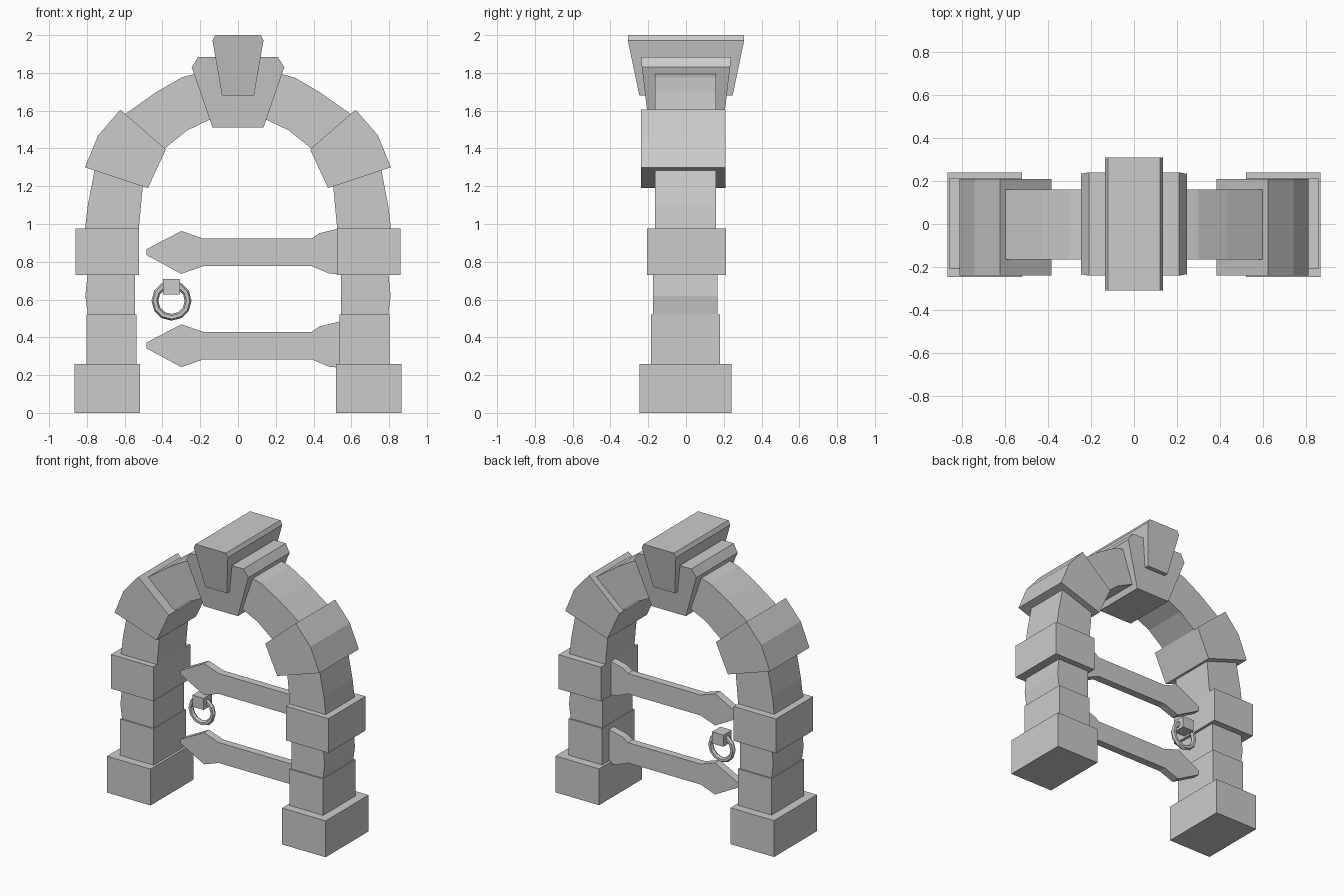
import bpy, bmesh, math

if "Cube" in bpy.data.objects:
    bpy.data.objects.remove(bpy.data.objects["Cube"])

stone = bpy.data.materials.new("grey_stone")
stone.diffuse_color = (0.6, 0.6, 0.6, 1)
stone.use_nodes = True
stone.node_tree.nodes["Principled BSDF"].inputs["Base Color"].default_value = stone.diffuse_color


def finish(bm, name):
    bmesh.ops.recalc_face_normals(bm, faces=bm.faces)
    me = bpy.data.meshes.new(name)
    bm.to_mesh(me)
    bm.free()
    me.materials.append(stone)
    ob = bpy.data.objects.new(name, me)
    bpy.context.collection.objects.link(ob)
    return ob


def prism(name, pts, y0, y1, taper=None):
    """Extrude an x-z outline along y; taper = (z_low, y_low, z_high, y_high) half depths."""
    bm = bmesh.new()
    front = [bm.verts.new((x, y0, z)) for x, z in pts]
    back = [bm.verts.new((x, y1, z)) for x, z in pts]
    bm.faces.new(front)
    bm.faces.new(back[::-1])
    for i in range(len(pts)):
        j = (i + 1) % len(pts)
        bm.faces.new((front[i], front[j], back[j], back[i]))
    if taper:
        zl, yl, zh, yh = taper
        for v in bm.verts:
            t = min(1, (v.co.z - zl) / (zh - zl))
            v.co.y = math.copysign(yl + (yh - yl) * t, v.co.y)
    return finish(bm, name)


def rect(x0, x1, z0, z1):
    return [(x0, z0), (x1, z0), (x1, z1), (x0, z1)]


# pillar and arch stones, right side outlines mirrored to the left
side_parts = [
    ("pillar_base", rect(0.52, 0.865, 0, 0.26), -0.245, 0.24),
    ("pillar_lower_block", rect(0.538, 0.803, 0.26, 0.52), -0.185, 0.18),
    ("pillar_middle_block", [(0.545, 0.52), (0.795, 0.52), (0.808, 0.62), (0.797, 0.73),
                             (0.545, 0.73)], -0.175, 0.168),
    ("pillar_upper_block", rect(0.525, 0.86, 0.73, 0.975), -0.207, 0.212),
    ("arch_ring", [(0.525, 0.975), (0.81, 0.975), (0.795, 1.1), (0.76, 1.28), (0.69, 1.45),
                   (0.6, 1.58), (0.43, 1.7), (0.3, 1.775), (0.19, 1.805), (0.05, 1.805),
                   (0.05, 1.56), (0.155, 1.55), (0.27, 1.495), (0.4, 1.39), (0.47, 1.28),
                   (0.505, 1.19)], -0.165, 0.16),
    ("arch_block", [(0.477, 1.19), (0.81, 1.3), (0.74, 1.47), (0.623, 1.605), (0.382, 1.395)],
     -0.238, 0.208),
]
for name, pts, y0, y1 in side_parts:
    for side, s in (("right", 1), ("left", -1)):
        prism(f"{name}_{side}", [(s * x, z) for x, z in pts], y0, y1)


# keystones, wider and deeper toward the top
def symmetric(half):
    return half + [(-x, z) for x, z in reversed(half)]


prism("keystone", symmetric([(0.135, 1.51), (0.245, 1.83), (0.21, 1.885)]), -1, 1,
      (1.51, 0.195, 1.885, 0.24))
prism("keystone_cap", symmetric([(0.085, 1.68), (0.135, 1.972), (0.12, 2.0)]), -1, 1,
      (1.68, 0.247, 1.972, 0.308))

# hinge straps with arrow tips
strap = [(-0.485, -0.015), (-0.3, -0.115), (-0.185, -0.074), (0.39, -0.074), (0.48, -0.112),
         (0.56, -0.12), (0.56, 0.135), (0.52, 0.122), (0.43, 0.1), (0.39, 0.072),
         (-0.185, 0.072), (-0.3, 0.112), (-0.485, 0.015)]
for label, zc in (("lower", 0.357), ("upper", 0.851)):
    prism(f"hinge_strap_{label}", [(x, z + zc) for x, z in strap], 0.045, 0.1)

# door ring and its mount
prism("ring_mount", rect(-0.397, -0.307, 0.627, 0.71), 0.05, 0.145)
bpy.ops.mesh.primitive_torus_add(location=(-0.352, 0.097, 0.594),
                                 rotation=(math.pi / 2, 0, 0), major_radius=0.088,
                                 minor_radius=0.018, major_segments=12, minor_segments=6)
ring = bpy.context.object
ring.name = "door_ring"
ring.data.materials.append(stone)
